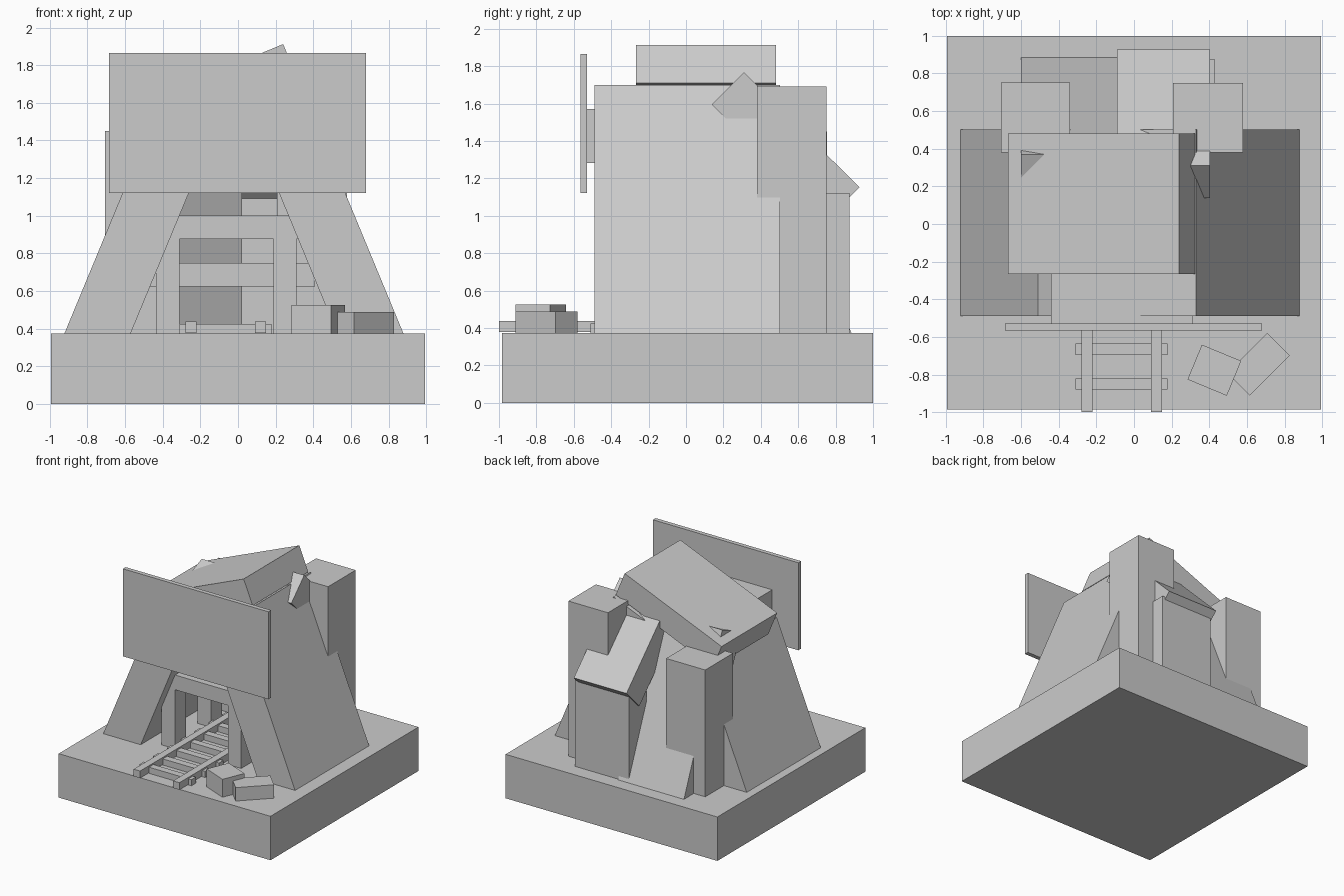
import bpy, bmesh, math
from mathutils import Matrix

cube = bpy.data.objects.get("Cube")
if cube:
    bpy.data.objects.remove(cube, do_unlink=True)

grey = bpy.data.materials.new("light grey")
grey.use_nodes = True
grey.diffuse_color = (0.6, 0.6, 0.6, 1)
grey.node_tree.nodes["Principled BSDF"].inputs["Base Color"].default_value = (0.6, 0.6, 0.6, 1)

GROUND = 0.373
TILT = math.radians(22.5)


def finish(name, bm):
    bmesh.ops.recalc_face_normals(bm, faces=bm.faces)
    mesh = bpy.data.meshes.new(name)
    bm.to_mesh(mesh)
    bm.free()
    mesh.materials.append(grey)
    obj = bpy.data.objects.new(name, mesh)
    bpy.context.collection.objects.link(obj)
    return obj


def box(name, x, y, z, turn=0.0):
    """Box from (min, max) ranges, optionally turned about its vertical axis."""
    bm = bmesh.new()
    bmesh.ops.create_cube(bm, size=1)
    size = Matrix.Diagonal((x[1] - x[0], y[1] - y[0], z[1] - z[0], 1))
    centre = Matrix.Translation([(r[0] + r[1]) / 2 for r in (x, y, z)])
    bm.transform(centre @ Matrix.Rotation(math.radians(turn), 4, 'Z') @ size)
    return finish(name, bm)


def prism(name, profile, axis, span):
    """Extrude an (x, z) profile along y, or a (y, z) profile along x."""
    bm = bmesh.new()
    if axis == 'Y':
        start = [bm.verts.new((a, span[0], b)) for a, b in profile]
        step = (0, span[1] - span[0], 0)
    else:
        start = [bm.verts.new((span[0], a, b)) for a, b in profile]
        step = (span[1] - span[0], 0, 0)
    face = bm.faces.new(start)
    new = bmesh.ops.extrude_face_region(bm, geom=[face], use_keep_orig=True)["geom"]
    bmesh.ops.translate(bm, vec=step, verts=[v for v in new if isinstance(v, bmesh.types.BMVert)])
    return finish(name, bm)


def leaning(top, side, width, lean=TILT):
    """Slab profile standing on the ground: highest outer corner, outer side, thickness."""
    h, v = top
    drop = math.tan(lean)
    inner = (h - side * width * math.cos(lean), v - width * math.sin(lean))
    foot = lambda p: (p[0] + side * (p[1] - GROUND) * drop, GROUND)
    return [top, inner, foot(inner), foot(top)]


# Plinth
box("base", (-0.995, 0.995), (-0.985, 1.0), (0, GROUND))

# Rock mass: leaning walls, rear slab and tilted cap
prism("right_wall", leaning((0.33, 1.70), 1, 0.325), 'Y', (-0.49, 0.503))
prism("left_wall", leaning((-0.51, 1.37), -1, 0.325), 'Y', (-0.49, 0.503))
prism("rear_slab", leaning((0.37, 1.615), 1, 0.27), 'X', (-0.60, 0.02))
s, c, t = math.sin(TILT), math.cos(TILT), 0.22
prism("tilted_cap", [(0.24, 1.912), (-0.67, 1.535),
                     (-0.67 + t * s, 1.535 - t * c), (0.24 + t * s, 1.912 - t * c)],
      'Y', (-0.267, 0.48))

# Rear pillars and shed with its slanted roof
box("tall_pillar", (0.208, 0.58), (0.38, 0.75), (GROUND, 1.69))
box("short_pillar", (-0.708, -0.34), (0.38, 0.753), (GROUND, 1.45))
box("shed", (-0.075, 0.43), (0.64, 0.873), (GROUND, 1.122))
prism("shed_roof", [(0.927, 1.152), (0.31, 1.768), (0.137, 1.595), (0.754, 0.979)],
      'X', (-0.09, 0.405))

# Blank signboard and its support block
box("signboard", (-0.685, 0.68), (-0.565, -0.528), (1.122, 1.865))
box("sign_support", (-0.44, 0.31), (-0.528, 0.2), (1.283, 1.57))

# Timber frames in the tunnel
for label, y, z in (("front", -0.40, 0.875), ("inner", 0.08, 0.625)):
    depth = (y, y + 0.15)
    box(label + "_left_post", (-0.437, -0.312), depth, (GROUND, z))
    box(label + "_right_post", (0.188, 0.31), depth, (GROUND, z))
    box(label + "_lintel", (-0.47, 0.41), depth, (z, z + 0.125))

# Track
for label, x in (("left", 0.12), ("right", -0.25)):
    box(label + "_rail", (x - 0.03, x + 0.03), (-1.0, 0.4), (GROUND + 0.005, 0.438))
for i in range(7):
    y = -0.85 + i * 0.185
    box(f"sleeper_{i + 1}", (-0.31, 0.178), (y - 0.03, y + 0.03), (GROUND, 0.425))

# Crates beside the track
box("tall_crate", (0.314, 0.540), (-0.877, -0.677), (GROUND, 0.525), -22.5)
box("low_crate", (0.512, 0.812), (-0.83, -0.66), (GROUND, 0.487), 45)
